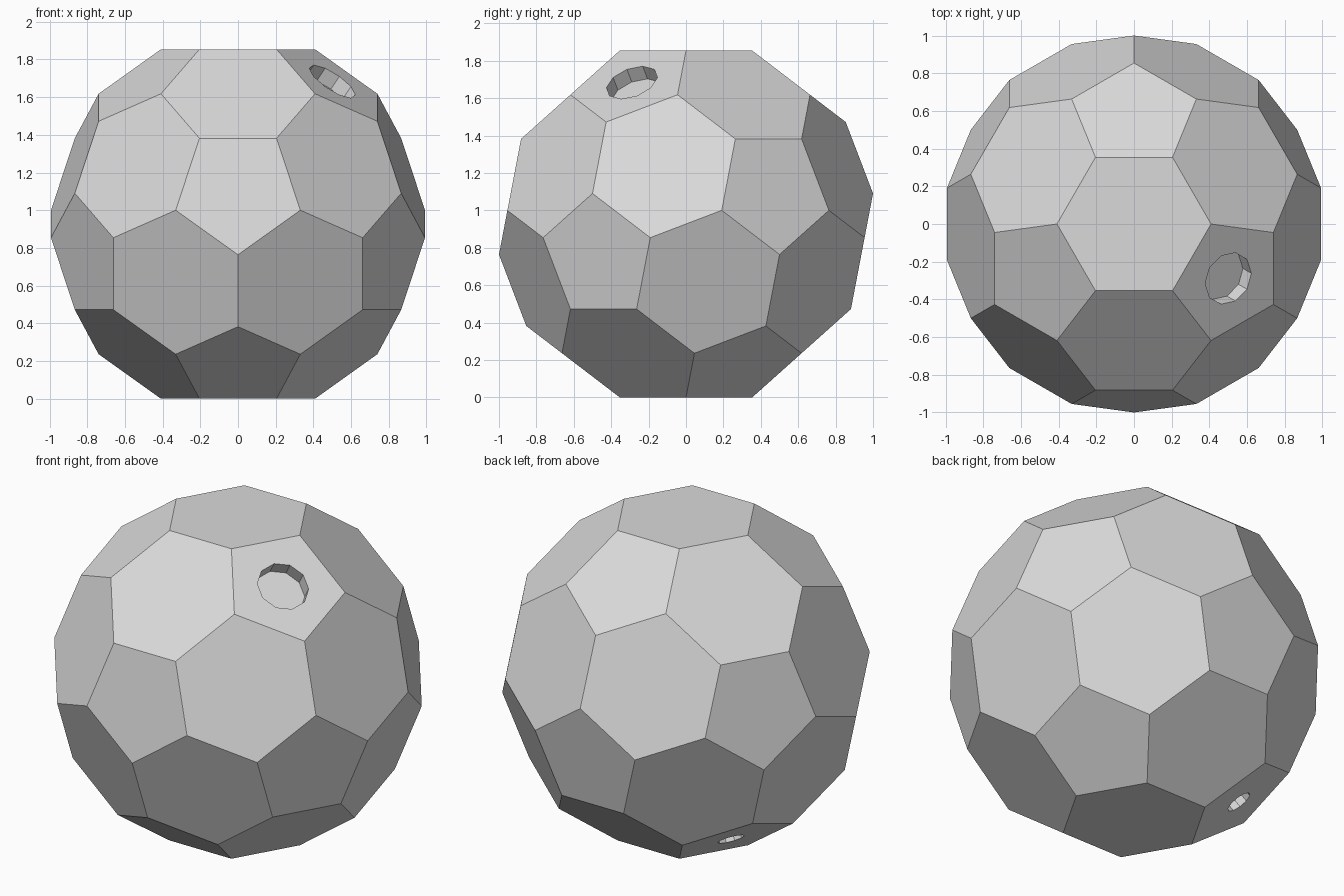
import bpy, bmesh, math
from mathutils import Matrix, Vector

cube = bpy.data.objects.get("Cube")
if cube:
    bpy.data.objects.remove(cube, do_unlink=True)

grey = bpy.data.materials.new("light_grey")
grey.use_nodes = True
color = (0.7, 0.7, 0.7, 1)
grey.diffuse_color = color
grey.node_tree.nodes["Principled BSDF"].inputs["Base Color"].default_value = color


def make_object(name, bm):
    mesh = bpy.data.meshes.new(name)
    bm.to_mesh(mesh)
    bm.free()
    mesh.materials.append(grey)
    obj = bpy.data.objects.new(name, mesh)
    bpy.context.collection.objects.link(obj)
    return obj


# Icosahedron corners: three around the top, three just below, then mirrored
def ring(radius, z, start):
    return [Vector((radius * math.cos(a), radius * math.sin(a), z))
            for a in (math.radians(start + 120 * i) for i in range(3))]


phi = (1 + math.sqrt(5)) / 2
r_top = 1 / math.sqrt(3)
z_top = phi ** 2 / (2 * math.sqrt(3))
corners = ring(r_top, z_top, 90) + ring(r_top * phi, phi * r_top - z_top, -90)
corners += [-c for c in corners]

# Cut every corner a third of the way along its edges
points = [a.lerp(b, 1 / 3) for a in corners for b in corners
          if 0.9 < (a - b).length < 1.1]
scale = 1 / max(p.y for p in points)
points = [p * scale for p in points]
height = max(p.z for p in points)

bm = bmesh.new()
for p in points:
    bm.verts.new(p)
bmesh.ops.convex_hull(bm, input=bm.verts[:])
bmesh.ops.dissolve_limit(bm, angle_limit=math.radians(2),
                         verts=bm.verts[:], edges=bm.edges[:])
bmesh.ops.recalc_face_normals(bm, faces=bm.faces[:])
bmesh.ops.translate(bm, verts=bm.verts[:], vec=(0, 0, height))
ball = make_object("faceted_ball", bm)

# Round pockets in two opposite pentagons
axis = corners[2].normalized()
pent = max(p.dot(axis) for p in points)
depth = 0.085


def pocket(name, direction, radius):
    bm = bmesh.new()
    bmesh.ops.create_cone(bm, cap_ends=True, segments=10, radius1=radius,
                          radius2=radius, depth=2 * depth)
    turn = direction.to_track_quat('Z', 'Y').to_matrix().to_4x4()
    spot = direction * pent + Vector((0, 0, height))
    bmesh.ops.transform(bm, verts=bm.verts[:], matrix=Matrix.Translation(spot) @ turn)
    cutter = make_object(name, bm)
    cutter.hide_render = True
    cutter.hide_viewport = True
    cutter.display_type = 'WIRE'
    mod = ball.modifiers.new(name, 'BOOLEAN')
    mod.operation = 'DIFFERENCE'
    mod.solver = 'EXACT'
    mod.object = cutter


pocket("large_pocket_cutter", axis, 0.144)
pocket("small_pocket_cutter", -axis, 0.075)
